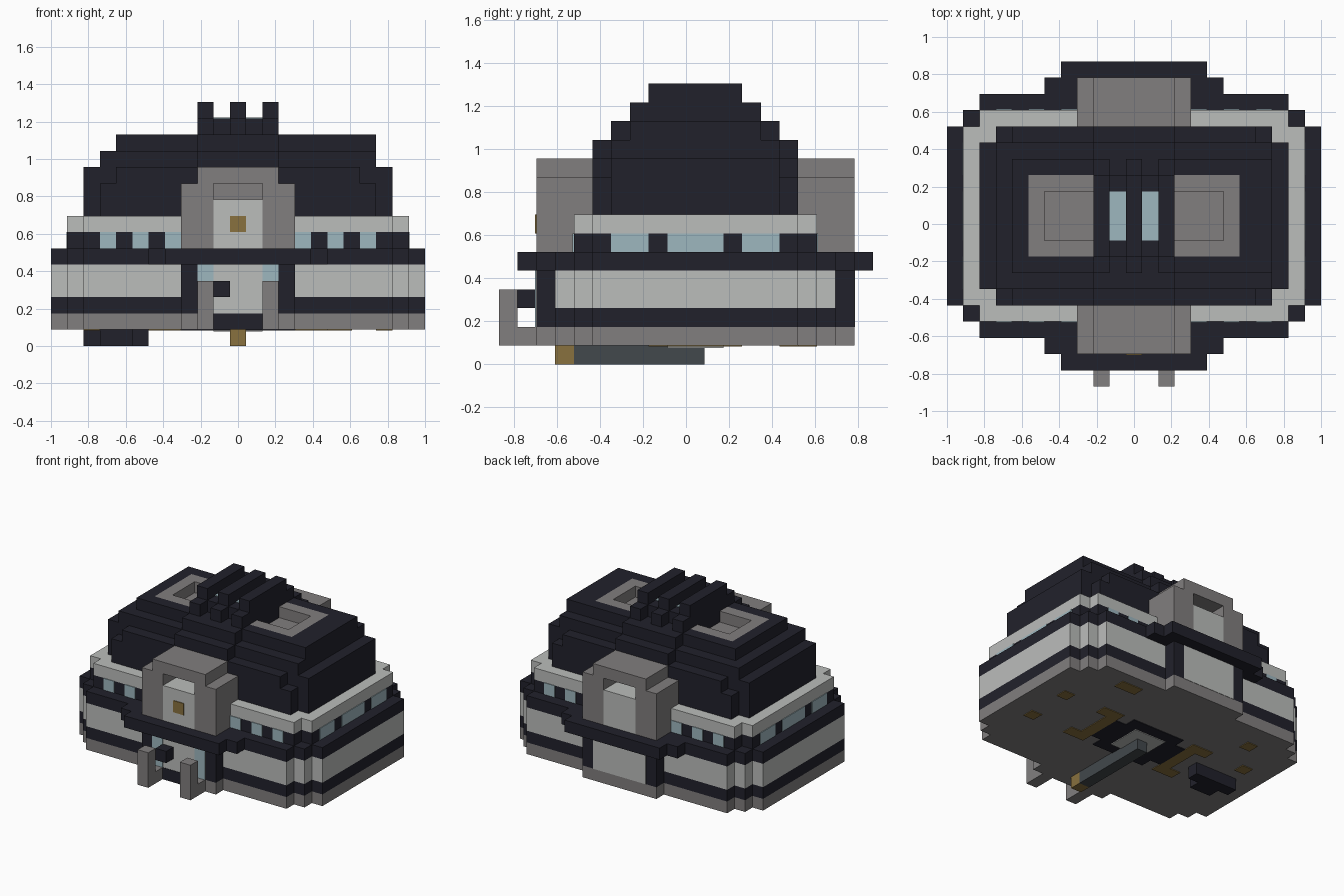
import bpy, bmesh
from mathutils import Vector

U = 2 / 23          # one block
T = 0.06            # plate thickness in blocks

cube = bpy.data.objects.get("Cube")
if cube:
    bpy.data.objects.remove(cube, do_unlink=True)


def material(name, rgb):
    lin = [((c / 255 + 0.055) / 1.055) ** 2.4 for c in rgb]
    m = bpy.data.materials.new(name)
    m.use_nodes = True
    m.diffuse_color = (*lin, 1)
    bsdf = m.node_tree.nodes["Principled BSDF"]
    bsdf.inputs["Base Color"].default_value = (*lin, 1)
    bsdf.inputs["Roughness"].default_value = 0.9
    return m


DARK = material("dark navy", (33, 33, 43))
GREY = material("stone grey", (129, 126, 126))
LIGHT = material("light grey", (187, 189, 187))
BLUE = material("pale blue", (158, 183, 191))
GOLD = material("gold", (137, 113, 62))
SLATE = material("slate", (66, 72, 76))


def finish(name, bm, mat):
    bmesh.ops.recalc_face_normals(bm, faces=bm.faces)
    bmesh.ops.scale(bm, vec=(U, U, U), verts=bm.verts)
    mesh = bpy.data.meshes.new(name)
    bm.to_mesh(mesh)
    bm.free()
    mesh.materials.append(mat)
    obj = bpy.data.objects.new(name, mesh)
    bpy.context.collection.objects.link(obj)


def boxes(name, mat, *items):
    """Boxes given as (x0, x1, y0, y1, z0, z1) in blocks."""
    bm = bmesh.new()
    for x0, x1, y0, y1, z0, z1 in items:
        vs = bmesh.ops.create_cube(bm, size=1)["verts"]
        for v in vs:
            v.co = Vector(((x0 + x1) / 2 + v.co.x * (x1 - x0),
                           (y0 + y1) / 2 + v.co.y * (y1 - y0),
                           (z0 + z1) / 2 + v.co.z * (z1 - z0)))
    finish(name, bm, mat)


def tier(name, mat, steps, z0, z1):
    """Extruded outline with stepped corners, centred on y = 0.5."""
    q = [steps[0]]
    for (hx, hy), (_, prev) in zip(steps[1:], steps):
        q += [(hx, prev), (hx, hy)]
    r = q[::-1]
    pts = q + [(-x, y) for x, y in r] + [(-x, -y) for x, y in q] + [(x, -y) for x, y in r]
    bm = bmesh.new()
    face = bm.faces.new([bm.verts.new((x, y + 0.5, z0)) for x, y in pts])
    new = bmesh.ops.extrude_face_region(bm, geom=[face])["geom"]
    bmesh.ops.translate(bm, vec=(0, 0, z1 - z0),
                        verts=[g for g in new if isinstance(g, bmesh.types.BMVert)])
    finish(name, bm, mat)


def flip_x(b):
    return (-b[1], -b[0], *b[2:])


def flip_y(b):
    return (b[0], b[1], 1 - b[3], 1 - b[2], b[4], b[5])


def both_x(*items):
    return [f for b in items for f in (b, flip_x(b))]


def both_y(*items):
    return [f for b in items for f in (b, flip_y(b))]


# Stacked walls
hull = [(11.5, 5.5), (10.5, 6.5), (9.5, 7.5)]
porch = hull + [(3.5, 8.5)]
band = [(10.5, 5.5), (9.5, 6.5)]
tier("base_course", GREY, porch, 1, 2)
tier("lower_stripe", DARK, porch, 2, 3)
tier("main_wall", LIGHT, hull, 3, 5)
tier("ledge", DARK, hull + [(5.5, 8.5), (4.5, 9.5)], 5, 6)
tier("window_band", DARK, band, 6, 7)
tier("upper_wall", LIGHT, band, 7, 8)

# Window plates
end_windows = [(10.5, 10.5 + T, a, b, 6, 7) for a, b in ((-4, -2), (-1, 2), (3, 5))]
long_windows = [(x, x + 1, -6 - T, -6, 6, 7) for x in (3.5, 5.5, 7.5)]
boxes("windows", BLUE, *both_x(*end_windows), *both_y(*both_x(*long_windows)))

# Entrance and rear panel
boxes("door_pillars", DARK, *both_y(*both_x((2.5, 3.5, -8, -7, 2, 5))))
boxes("door_panels", LIGHT, *both_y((-2.5, 2.5, -8 - T / 2, -7, 2, 5)))
boxes("door_side_glass", BLUE, *both_x((1.5, 2.5, -8 - T, -8, 2, 5)))
boxes("door_sill", DARK, (-1.5, 1.5, -8 - T, -8, 1, 2))
boxes("door_lamp", DARK, (-1.5, -0.5, -9, -8, 3, 4))
boxes("gate_posts", GREY, *both_x((1.5, 2.5, -10, -9, 1, 4), (1.5, 2.5, -9, -8, 1, 2)))

# Arched dormers
boxes("dormer_arches", GREY, *both_y(
    *both_x((1.5, 3.5, -8, -5, 6, 10)),
    (-2.5, 2.5, -8, -5, 10, 11), (-1.5, 1.5, -6, -5, 9, 10)))
boxes("dormer_panels", LIGHT, *both_y((-1.5, 1.5, -8, -5, 6, 9)))
boxes("gold_emblem", GOLD, (-0.5, 0.5, -8 - T, -8, 7, 8))

# Stepped roof
tier("roof_lower", DARK, [(9.5, 4.5), (8.5, 5.5)], 8, 10)
tier("roof_shoulder", DARK, [(9.5, 4.5), (7.5, 5.5)], 10, 11)
tier("roof_upper", DARK, [(8.5, 4.5), (2.5, 5.5)], 11, 12)
boxes("roof_top", DARK,
      *both_y((-7.5, 8.5, -3, -2, 12, 13)),
      (-7.5, -6.5, -2, 3, 12, 13), (6.5, 8.5, -2, 3, 12, 13),
      (-2.5, 2.5, -4, 5, 12, 13))

# Sunken roof wells
boxes("roof_well_rims", GREY, *both_x(
    (5.5, 6.5, -2, 3, 12, 13), *both_y((2.5, 5.5, -2, -1, 12, 13))))
boxes("roof_well_floors", GREY, *both_x((2.5, 5.5, -1, 2, 12, 12 + T)))

# Roof vent with three fins
boxes("vent_block", DARK, (-2.5, 2.5, -2, 3, 13, 14))
boxes("vent_fins", DARK, *[b for x in (-2, 0, 2) for b in (
    (x - 0.5, x + 0.5, -3, 4, 13, 14), (x - 0.5, x + 0.5, -2, 3, 14, 15))])
boxes("vent_glass", BLUE, *both_x((0.5, 1.5, -1, 2, 14, 14 + T)))

# Underside turret, landing foot and markings
tier("turret_plate", DARK, [(3.5, 1.5), (2.5, 2.5)], 1 - T, 1)
boxes("turret_core", LIGHT, (-1.5, 1.5, -1, 2, 1 - 2 * T, 1))
boxes("turret_barrel", SLATE, (-0.5, 0.5, -6, 1, 0, 1))
boxes("barrel_tip", GOLD, (-0.5, 0.5, -7, -6, 0, 1))
boxes("landing_foot", DARK, (-8.5, -6.5, -1, 1, 0, 1), (-9.5, -5.5, 0, 1, 0, 1))
boxes("underside_brackets", GOLD, *both_x(
    (3.5, 4.5, -2, 3, 1 - T, 1), *both_y((4.5, 5.5, -2, -1, 1 - T, 1))))
boxes("underside_lights", GOLD, *both_y(*both_x((8.5, 9.5, -2, -1, 1 - T, 1))),
      (5, 7, 6, 7, 1 - T, 1), (-7.5, -6.5, 5, 6, 1 - T, 1))
